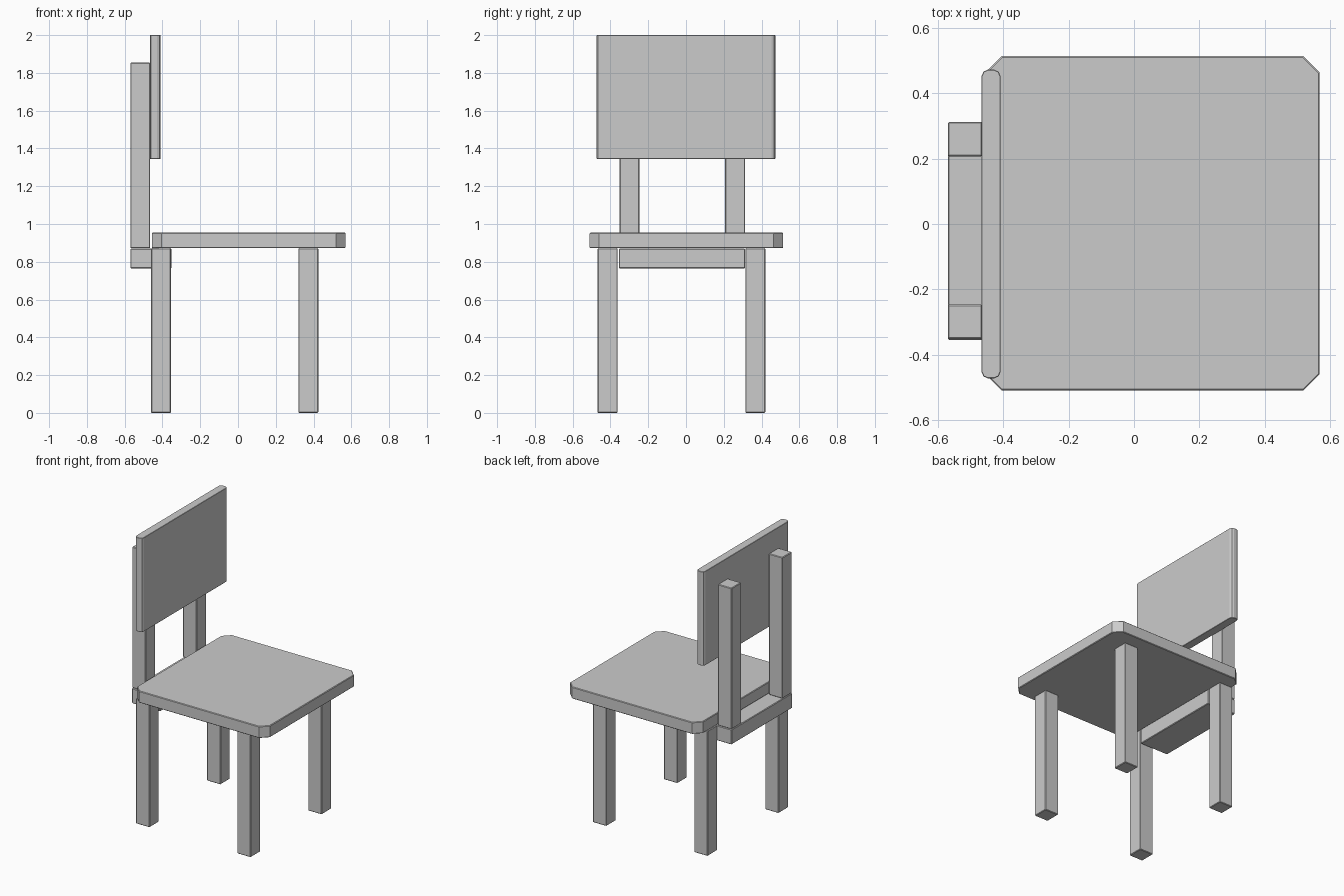
import bpy, bmesh

if "Cube" in bpy.data.objects:
    bpy.data.objects.remove(bpy.data.objects["Cube"])


def box(name, x, y, z, corner=0.0, segments=1, edge=0.004):
    """Box from (min, max) ranges, with optional vertical corner bevels and a tiny edge bevel."""
    bm = bmesh.new()
    bmesh.ops.create_cube(bm, size=1.0)
    for v in bm.verts:
        v.co = [lo + (c + 0.5) * (hi - lo) for c, (lo, hi) in zip(v.co, (x, y, z))]
    if corner:
        upright = [e for e in bm.edges
                   if abs(e.verts[0].co.z - e.verts[1].co.z) > 1e-4]
        bmesh.ops.bevel(bm, geom=upright, offset=corner, segments=segments,
                        profile=0.5, affect='EDGES')
    bmesh.ops.recalc_face_normals(bm, faces=bm.faces)
    mesh = bpy.data.meshes.new(name)
    bm.to_mesh(mesh)
    bm.free()
    obj = bpy.data.objects.new(name, mesh)
    bpy.context.collection.objects.link(obj)
    # softened edges
    bevel = obj.modifiers.new("edge_bevel", 'BEVEL')
    bevel.width = edge
    bevel.segments = 1
    bevel.limit_method = 'ANGLE'
    bevel.angle_limit = 1.3
    return obj


# seat with clipped corners
box("seat", (-0.456, 0.569), (-0.51, 0.514), (0.872, 0.954), corner=0.05)

# four legs
for side, x in (("left", (-0.46, -0.355)), ("right", (0.32, 0.425))):
    for end, y in (("front", (-0.468, -0.362)), ("back", (0.314, 0.42))):
        box(f"{end}_{side}_leg", x, y, (0.0, 0.872))

# rail under the seat, carrying the backrest posts
box("back_rail", (-0.57, -0.352), (-0.355, 0.313), (0.765, 0.87))

# backrest posts
for end, y in (("front", (-0.352, -0.247)), ("back", (0.207, 0.313))):
    box(f"{end}_backrest_post", (-0.57, -0.465), y, (0.872, 1.855))

# backrest panel with rounded ends
box("backrest_panel", (-0.467, -0.409), (-0.473, 0.473), (1.345, 2.0),
    corner=0.02, segments=2, edge=0.002)
